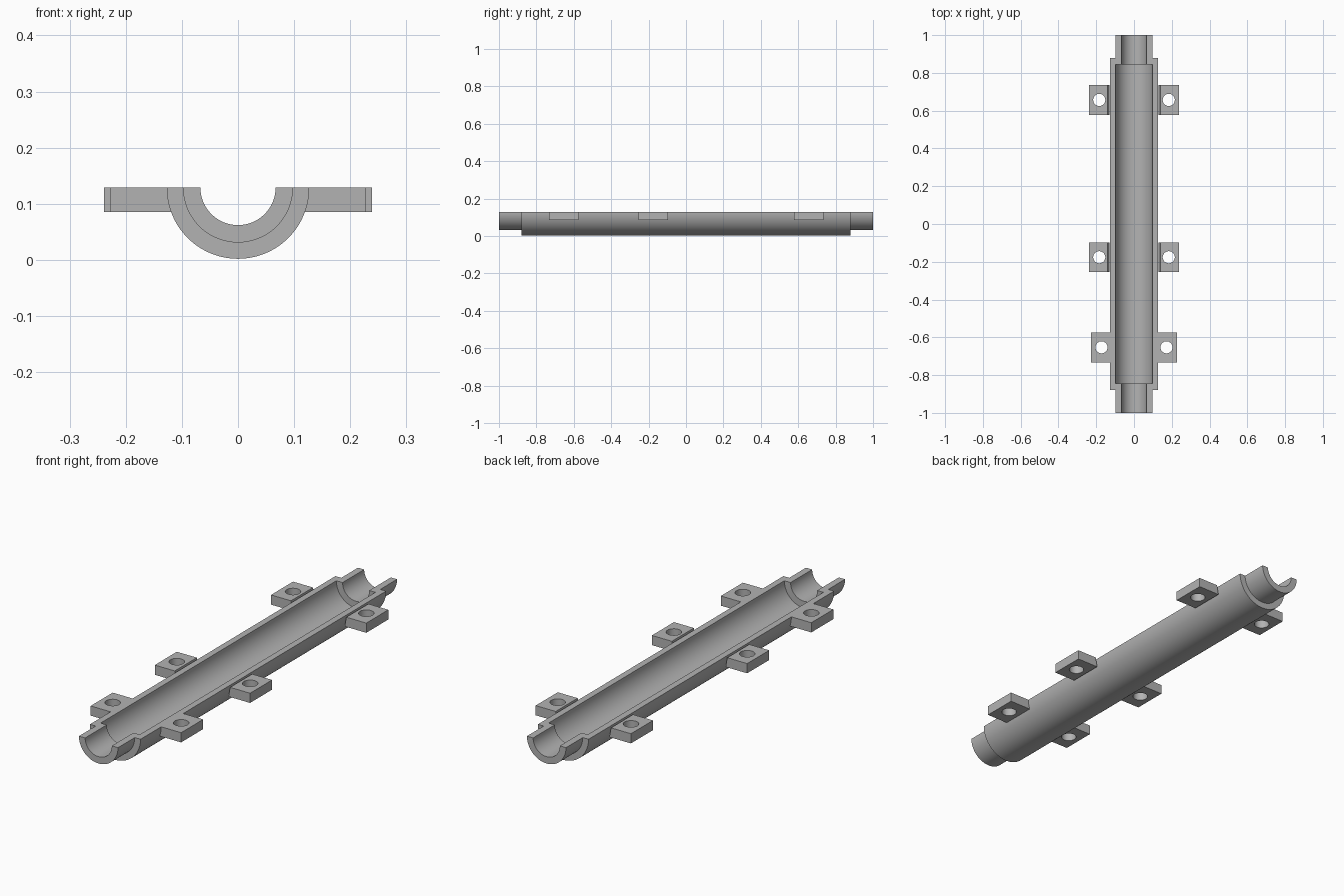
import bpy
import bmesh
from math import cos, sin, pi, radians

cube = bpy.data.objects.get("Cube")
if cube:
    bpy.data.objects.remove(cube, do_unlink=True)

TOP = 0.129          # height of the flat split plane
RIM, MID, BORE = 0.127, 0.098, 0.067

grey = bpy.data.materials.new("light_grey")
grey.use_nodes = True
colour = (0.45, 0.45, 0.45, 1)
grey.diffuse_color = colour
grey.node_tree.nodes["Principled BSDF"].inputs["Base Color"].default_value = colour


def finish(name, bm):
    bmesh.ops.recalc_face_normals(bm, faces=bm.faces)
    mesh = bpy.data.meshes.new(name)
    bm.to_mesh(mesh)
    bm.free()
    mesh.materials.append(grey)
    obj = bpy.data.objects.new(name, mesh)
    bpy.context.collection.objects.link(obj)
    bpy.ops.object.select_all(action='DESELECT')
    obj.select_set(True)
    bpy.context.view_layer.objects.active = obj
    bpy.ops.object.shade_smooth_by_angle(angle=radians(30))
    return obj


def bridge(bm, a, b, closed=True):
    n = len(a)
    for i in range(n if closed else n - 1):
        j = (i + 1) % n
        bm.faces.new((a[i], a[j], b[j], b[i]))


# Half-pipe shell: stepped wall section swept through half a turn
def half_pipe():
    half = [(0.88, RIM), (0.88, MID), (1, MID), (1, BORE), (0.845, BORE), (0.845, MID)]
    section = half + [(-y, r) for y, r in reversed(half)]
    bm = bmesh.new()
    steps = 64
    rings = []
    for k in range(steps + 1):
        a = pi + pi * k / steps
        rings.append([bm.verts.new((r * cos(a), y, TOP + r * sin(a))) for y, r in section])
    for a, b in zip(rings, rings[1:]):
        bridge(bm, a, b)
    bm.faces.new(rings[0])
    bm.faces.new(rings[-1])
    finish("half_pipe", bm)


# Drilled lug with its inner side sloped to follow the pipe wall
def lug(name, side, hole_x, y, depth=0.079, radius=0.032):
    bm = bmesh.new()
    n = 48
    low = TOP - 0.044
    dirs = [(cos(2 * pi * i / n), sin(2 * pi * i / n)) for i in range(n)]

    def edge(z, inward):
        ring = []
        for c, s in dirs:
            m = max(abs(c), abs(s))
            width = 0.055 if c > 0 else inward
            ring.append(bm.verts.new((side * (hole_x + c / m * width), y + s / m * depth, z)))
        return ring

    def hole(z):
        return [bm.verts.new((side * (hole_x + radius * c), y + radius * s, z)) for c, s in dirs]

    rings = [edge(TOP, 0.045), edge(low, 0.053), hole(low), hole(TOP)]
    for i in range(4):
        bridge(bm, rings[i], rings[(i + 1) % 4])
    finish(name, bm)


half_pipe()
for place, hole_x, y in (("front", 0.172, -0.653), ("middle", 0.184, -0.176), ("rear", 0.184, 0.657)):
    for word, side in (("left", 1), ("right", -1)):
        lug(f"{place}_{word}_lug", side, hole_x, y)
